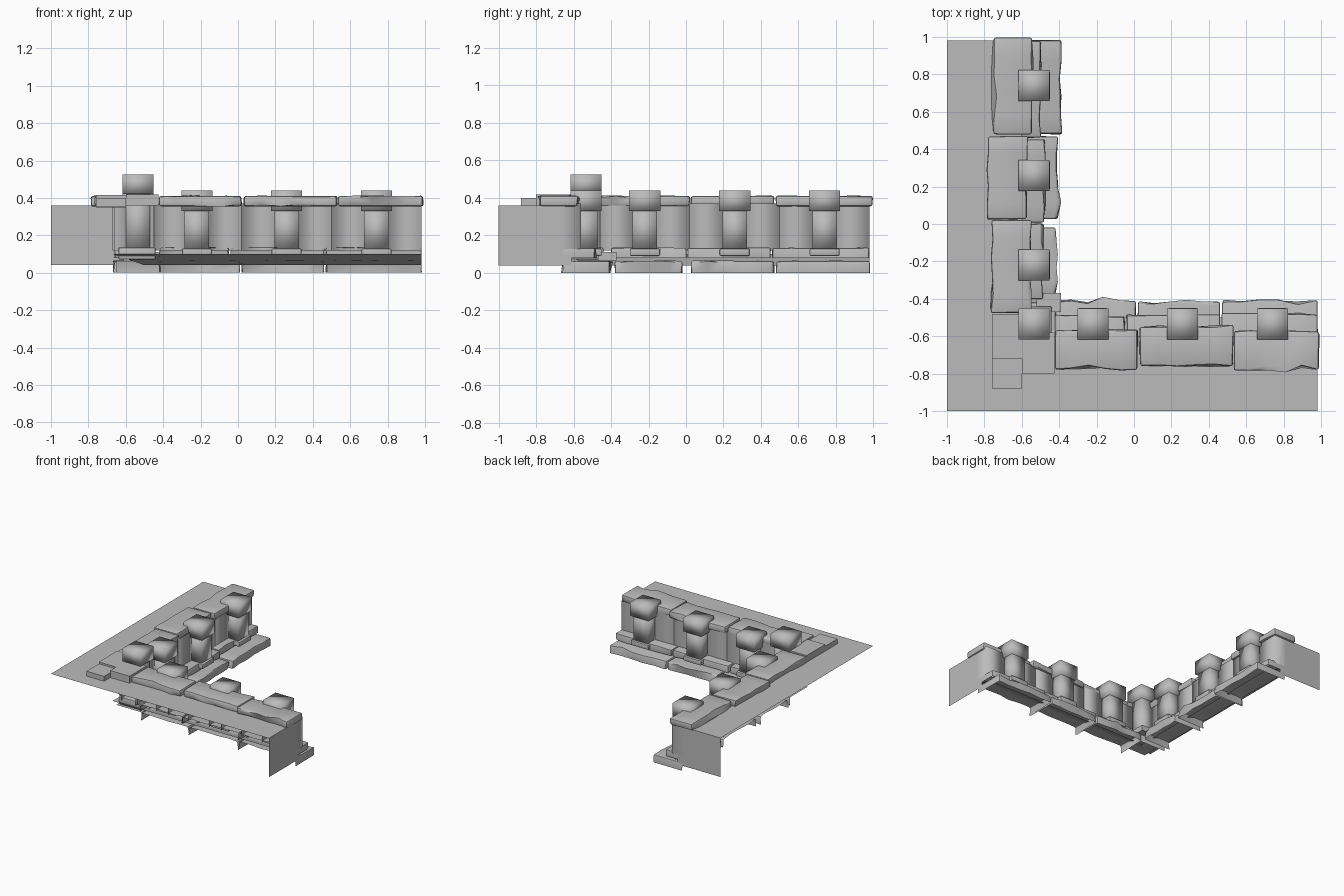
import bpy, bmesh, random
from mathutils import Vector

random.seed(4)
if "Cube" in bpy.data.objects:
    bpy.data.objects.remove(bpy.data.objects["Cube"])

stone_grey = bpy.data.materials.new("stone_grey")
stone_grey.use_nodes = True
GREY = (0.5, 0.5, 0.5, 1)
stone_grey.diffuse_color = GREY
stone_grey.node_tree.nodes["Principled BSDF"].inputs["Base Color"].default_value = GREY


def finish(name, bm, swap, angle=None):
    """Turn the mesh into an object; swap mirrors it across the corner diagonal."""
    if swap:
        for v in bm.verts:
            v.co.x, v.co.y = v.co.y, v.co.x
        bmesh.ops.reverse_faces(bm, faces=bm.faces[:])
    mesh = bpy.data.meshes.new(name)
    bm.to_mesh(mesh)
    bm.free()
    mesh.materials.append(stone_grey)
    obj = bpy.data.objects.new(name, mesh)
    bpy.context.collection.objects.link(obj)
    if angle is not None:
        bpy.ops.object.select_all(action='DESELECT')
        obj.select_set(True)
        bpy.context.view_layer.objects.active = obj
        bpy.ops.object.shade_smooth_by_angle(angle=angle)


def box(name, u, v, z, swap=False, open_sides=(), angle=None, rough=0, bevel=0):
    """Box between ranges; open_sides lists outward directions left without a face."""
    bm = bmesh.new()
    bmesh.ops.create_cube(bm, size=1)
    lo = Vector((u[0], v[0], z[0]))
    size = Vector((u[1], v[1], z[1])) - lo
    if open_sides:
        gone = [f for f in bm.faces
                if any(f.normal.dot(Vector(d)) > 0.9 for d in open_sides)]
        bmesh.ops.delete(bm, geom=gone, context='FACES')
    for vert in bm.verts:
        vert.co = Vector(lo[i] + (vert.co[i] + 0.5) * size[i] for i in range(3))
    if rough:
        # Hewn stone: cut across the length, then nudge the rings sideways
        long_edges = [e for e in bm.edges
                      if abs((e.verts[0].co - e.verts[1].co).x) > 0.9 * size.x]
        bmesh.ops.subdivide_edges(bm, edges=long_edges, cuts=4, use_grid_fill=True)
        for vert in bm.verts:
            vert.co.y += random.uniform(-rough, rough)
            vert.co.z += random.uniform(-rough, 0) * 0.4 if vert.co.z > z[0] + 0.01 else 0
            vert.co.x += random.uniform(-rough, rough) * 0.4
    if bevel:
        edges = [e for e in bm.edges
                 if len(e.link_faces) == 2 and e.calc_face_angle(0) > 0.8]
        bmesh.ops.bevel(bm, geom=edges, offset=bevel, segments=2,
                        profile=0.5, affect='EDGES')
    finish(name, bm, swap, angle)


def sheet(name, corners, swap):
    bm = bmesh.new()
    bm.faces.new([bm.verts.new(c) for c in corners])
    finish(name, bm, swap)


DOWN, OUT = (0, 0, -1), (0, -1, 0)
SOFT, ROUND = 0.7, 3.14
PILLARS = (-0.22, 0.26, 0.74)


def arm(side, swap, coping, lower, upper):
    # Pillars with caps and plinths, flanked by channel-shaped wall panels
    for c in PILLARS:
        box(side + "_pillar", (c - .065, c + .065), (-.6, -.47), (.12, .34), swap, angle=ROUND)
        box(side + "_pillar_cap", (c - .083, c + .083), (-.617, -.452), (.33, .44), swap, angle=ROUND)
        box(side + "_pillar_plinth", (c - .08, c + .08), (-.61, -.45), (.09, .13), swap,
            angle=SOFT, bevel=.008)
        for a, b in ((c - .24, c - .055), (c + .055, c + .24)):
            box(side + "_wall_panel", (a, b), (-.67, -.56), (.12, .37), swap,
                (DOWN, OUT, (0, 0, 1)), angle=ROUND)
    # Coping stones along the top
    for a, b, outer, inner in coping:
        box(side + "_coping_stone", (a, b), (outer, inner), (.355, .412), swap,
            angle=SOFT, rough=.009, bevel=.012)
    # Two courses of base stones, open underneath and behind
    for a, b, inner in lower:
        box(side + "_lower_stone", (a, b), (-.66, inner), (0, .065), swap,
            (DOWN, OUT), SOFT, .009, .012)
    for a, b, inner in upper:
        box(side + "_upper_stone", (a, b), (-.66, inner), (.08, .135), swap,
            (DOWN, OUT), SOFT, .009, .01)
    # Sloping strip behind the base
    sheet(side + "_base_strip", ((-.67, -.67, .1), (.98, -.67, .1),
                                 (.98, -.5, .04), (-.5, -.5, .04)), swap)
    # Thin ground sheet and its end drop
    sheet(side + "_ground_sheet", ((-1, -1, .36), (.98, -1, .36),
                                   (.98, -.6, .36), (-.6, -.6, .36)), swap)
    sheet(side + "_end_sheet", ((.98, -1, .04), (.98, -.61, .04),
                                (.98, -.61, .36), (.98, -1, .36)), swap)


arm("front", False,
    ((-.42, .02, -.775, -.57), (.03, .53, -.755, -.545), (.535, .99, -.775, -.575)),
    ((-.42, .01, -.41), (.02, .46, -.42), (.47, .98, -.41)),
    ((-.42, -.05, -.49), (-.04, .46, -.49), (.47, .98, -.48)))
arm("side", True,
    ((-.475, .02, -.76, -.55), (.025, .47, -.78, -.57), (.48, .995, -.755, -.545)),
    ((-.38, -.02, -.42), (.03, .47, -.41), (.48, .98, -.39)),
    ((-.4, .0, -.49), (.01, .45, -.48), (.46, .98, -.5)))

# Corner pillar, steps and blocks
box("corner_pillar", (-.6, -.47), (-.6, -.47), (.1, .43), angle=ROUND)
box("corner_cap", (-.617, -.452), (-.617, -.452), (.42, .525), angle=ROUND)
box("corner_lower_block", (-.65, -.42), (-.65, -.42), (0, .065),
    open_sides=(DOWN, OUT, (-1, 0, 0)), angle=SOFT, bevel=.01)
box("corner_upper_block", (-.64, -.44), (-.64, -.44), (.07, .135), angle=SOFT, bevel=.01)
box("corner_step", (-.52, -.39), (-.47, -.37), (.065, .11), angle=SOFT)
box("corner_coping_inner", (-.6, -.425), (-.8, -.58), (.36, .418), angle=SOFT)
box("corner_coping_long", (-.76, -.6), (-.72, -.48), (.35, .415), angle=SOFT)
box("corner_coping_end", (-.76, -.6), (-.88, -.72), (.355, .4), angle=SOFT)
for swap in (False, True):
    box("corner_wall_panel", (-.6, -.45), (-.66, -.57), (.12, .36), swap,
        (DOWN, OUT, (0, 0, 1)), angle=ROUND)
